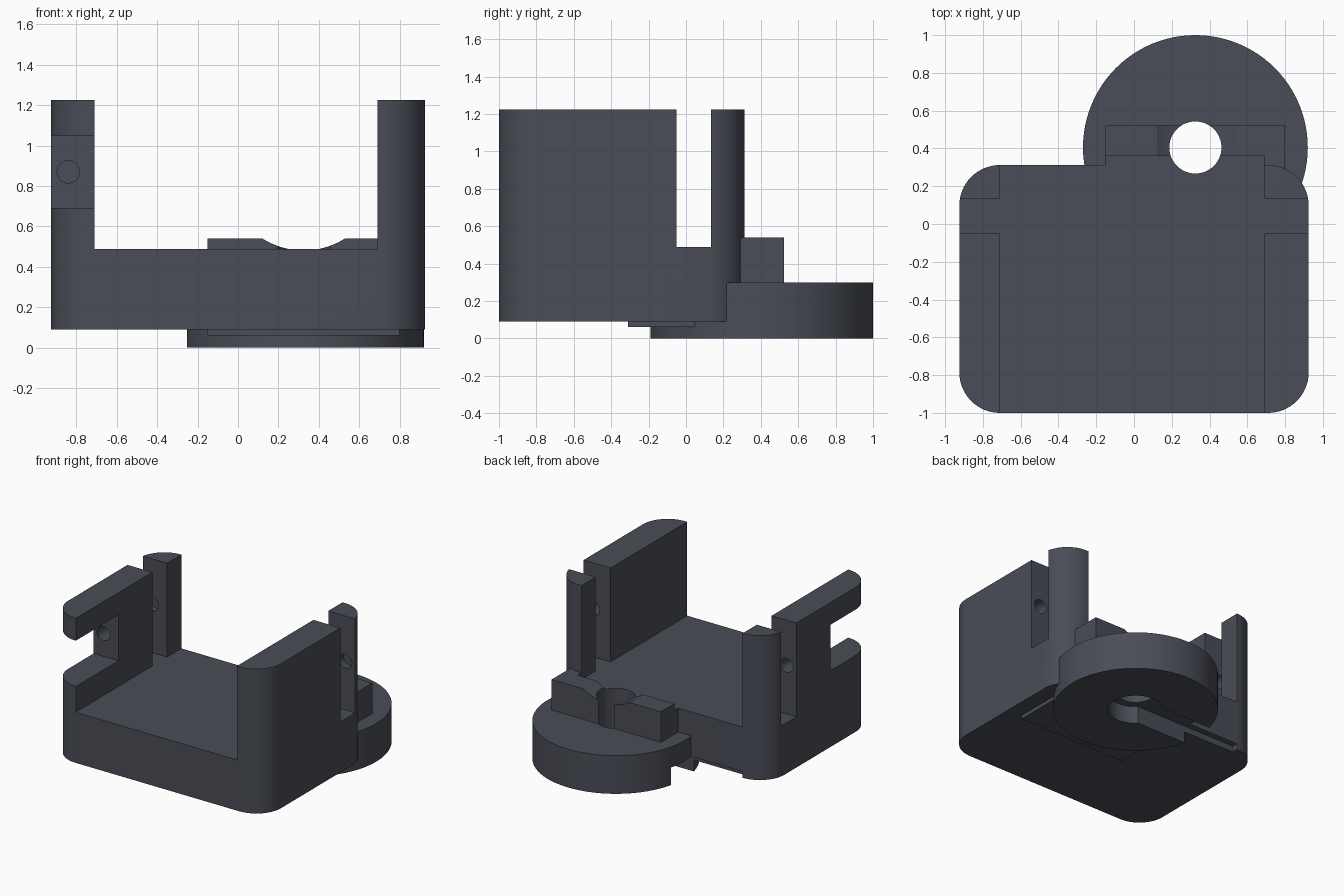
import bpy, bmesh, math
from mathutils import Matrix

if "Cube" in bpy.data.objects:
    bpy.data.objects.remove(bpy.data.objects["Cube"])

grey = bpy.data.materials.new("slate_grey")
grey.diffuse_color = (0.068, 0.074, 0.095, 1)
grey.use_nodes = True
grey.node_tree.nodes["Principled BSDF"].inputs["Base Color"].default_value = grey.diffuse_color


def to_object(name, bm):
    bmesh.ops.recalc_face_normals(bm, faces=bm.faces)
    mesh = bpy.data.meshes.new(name)
    bm.to_mesh(mesh)
    bm.free()
    mesh.materials.append(grey)
    obj = bpy.data.objects.new(name, mesh)
    bpy.context.collection.objects.link(obj)
    return obj


def prism(name, points, z0, z1):
    bm = bmesh.new()
    base = bm.faces.new([bm.verts.new((x, y, z0)) for x, y in points])
    top = bmesh.ops.extrude_face_region(bm, geom=[base])["geom"]
    verts = [v for v in top if isinstance(v, bmesh.types.BMVert)]
    bmesh.ops.translate(bm, verts=verts, vec=(0, 0, z1 - z0))
    return to_object(name, bm)


def box(name, x0, x1, y0, y1, z0, z1):
    return prism(name, [(x0, y0), (x1, y0), (x1, y1), (x0, y1)], z0, z1)


def rounded_block(name, x0, x1, y0, y1, z0, z1, r, n=16):
    points = []
    corners = [(x1 - r, y1 - r), (x0 + r, y1 - r), (x0 + r, y0 + r), (x1 - r, y0 + r)]
    for i, (cx, cy) in enumerate(corners):
        for k in range(n + 1):
            a = math.pi / 2 * (i + k / n)
            points.append((cx + r * math.cos(a), cy + r * math.sin(a)))
    return prism(name, points, z0, z1)


def rod(name, cx, cy, r, z0, z1, n=64):
    return prism(name, [(cx + r * math.cos(2 * math.pi * k / n),
                         cy + r * math.sin(2 * math.pi * k / n)) for k in range(n)], z0, z1)


def rod_y(name, cx, cz, r, y0, y1, n=32):
    # rod lying along y
    obj = rod(name, cx, cz, r, -y1, -y0, n)
    obj.data.transform(Matrix.Rotation(math.pi / 2, 4, 'X'))
    return obj


def combine(target, tool, operation):
    mod = target.modifiers.new("cut", 'BOOLEAN')
    mod.operation = operation
    mod.solver = 'EXACT'
    mod.object = tool
    bpy.context.view_layer.objects.active = target
    bpy.ops.object.modifier_apply(modifier=mod.name)
    bpy.data.objects.remove(tool)


CX, CY = 0.325, 0.405  # axis of the round foot

# Solid parts: body, cross bar and round foot
body = rounded_block("bracket_body", -0.925, 0.925, -1.0, 0.312, 0.09, 1.225, 0.215)
combine(body, box("cross_bar", -0.15, 0.80, -0.31, 0.525, 0.06, 0.54), 'UNION')
combine(body, rod("round_foot", CX, CY, 0.595, 0, 0.30, 96), 'UNION')

cutters = [
    # tray between the side walls
    box("tray_cut", -0.71, 0.69, -1.2, 0.36, 0.488, 1.5),
    # gap separating the walls from the rear posts
    box("post_gap", -1.2, 1.2, -0.05, 0.135, 0.488, 1.5),
    # window in the left wall, open to the front
    box("wall_window", -1.2, -0.6, -1.2, -0.47, 0.69, 1.05),
    # pin holes in walls and posts
    rod_y("left_pin_hole", -0.84, 0.87, 0.055, -0.6, 0.19),
    rod_y("right_pin_hole", 0.84, 0.87, 0.055, -0.47, 0.19),
    # shallow saddle in the bar
    rod_y("bar_saddle", CX, 0.863, 0.382, 0.36, 0.7, 96),
    # centre bore, lower recess and side channel
    rod("centre_bore", CX, CY, 0.138, -0.1, 0.8),
    rod("lower_recess", CX, CY, 0.20, -0.1, 0.138),
    box("side_channel", -0.71, CX, CY - 0.14, CY + 0.14, -0.1, 0.138),
]
for cutter in cutters:
    combine(body, cutter, 'DIFFERENCE')

# Smooth curved sides, keep edges sharp
bpy.ops.object.select_all(action='DESELECT')
body.select_set(True)
bpy.context.view_layer.objects.active = body
bpy.ops.object.shade_smooth_by_angle(angle=math.radians(25))
